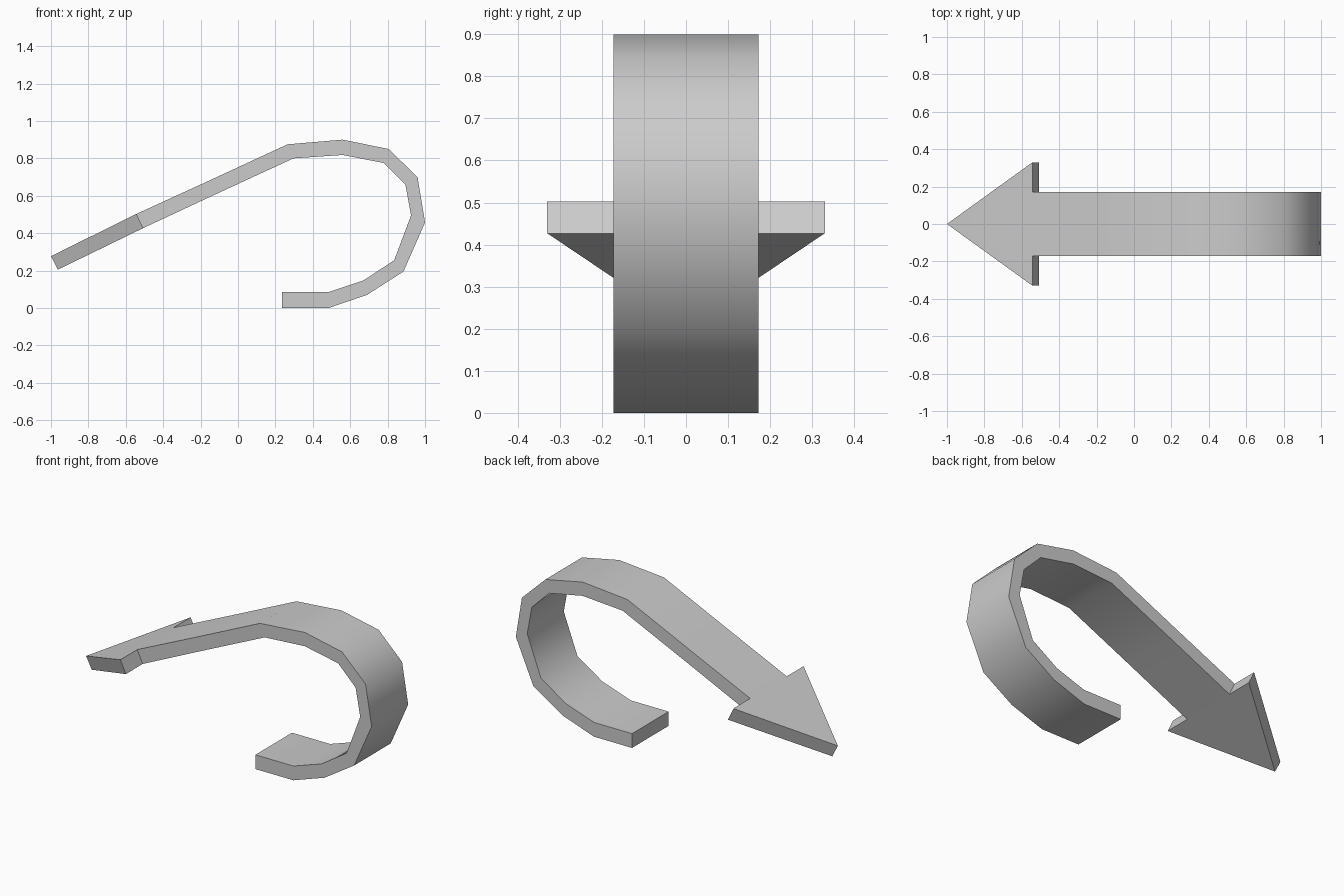
import bpy, bmesh, math

cube = bpy.data.objects.get("Cube")
if cube:
    bpy.data.objects.remove(cube, do_unlink=True)

BAND, HEAD = 0.172, 0.33      # half widths of band and arrowhead

# Side profile from the tail up to the arrowhead shoulder
outer = [(0.235, 0), (0.485, 0), (0.69, 0.07), (0.885, 0.195), (1, 0.457), (0.96, 0.70),
         (0.805, 0.85), (0.56, 0.90), (0.265, 0.875), (-0.15, 0.683), (-0.543, 0.503)]
inner = [(0.235, 0.085), (0.485, 0.085), (0.67, 0.147), (0.835, 0.255), (0.925, 0.495), (0.895, 0.66),
         (0.78, 0.775), (0.56, 0.818), (0.297, 0.80), (-0.115, 0.61), (-0.507, 0.427)]
tip_outer, tip_inner = (-1, 0.277), (-0.963, 0.205)

grey = bpy.data.materials.new("light grey")
grey.use_nodes = True
colour = (0.6, 0.6, 0.6, 1)
grey.diffuse_color = colour
grey.node_tree.nodes["Principled BSDF"].inputs["Base Color"].default_value = colour

bm = bmesh.new()


def vert(point, y):
    return bm.verts.new((point[0], y, point[1]))


# Curved band: one four-cornered ring per profile point
rings = [[vert(o, -BAND), vert(o, BAND), vert(i, BAND), vert(i, -BAND)]
         for o, i in zip(outer, inner)]
bm.faces.new(rings[0])
for a, b in zip(rings, rings[1:]):
    for k in range(4):
        n = (k + 1) % 4
        bm.faces.new((a[k], a[n], b[n], b[k]))

# Arrowhead: matching outlines on both skins, joined by a rim
o_front, o_back, i_back, i_front = rings[-1]
upper = [o_front, vert(outer[-1], -HEAD), vert(tip_outer, 0), vert(outer[-1], HEAD), o_back]
lower = [i_front, vert(inner[-1], -HEAD), vert(tip_inner, 0), vert(inner[-1], HEAD), i_back]
bm.faces.new(upper)
bm.faces.new(lower)
for k in range(4):
    bm.faces.new((upper[k], upper[k + 1], lower[k + 1], lower[k]))

bmesh.ops.recalc_face_normals(bm, faces=bm.faces[:])
mesh = bpy.data.meshes.new("curved_arrow")
bm.to_mesh(mesh)
bm.free()
mesh.materials.append(grey)
arrow = bpy.data.objects.new("curved_arrow", mesh)
bpy.context.collection.objects.link(arrow)

# Smooth along the bend, sharp at the rims
bpy.ops.object.select_all(action="DESELECT")
arrow.select_set(True)
bpy.context.view_layer.objects.active = arrow
bpy.ops.object.shade_smooth_by_angle(angle=math.radians(45))
